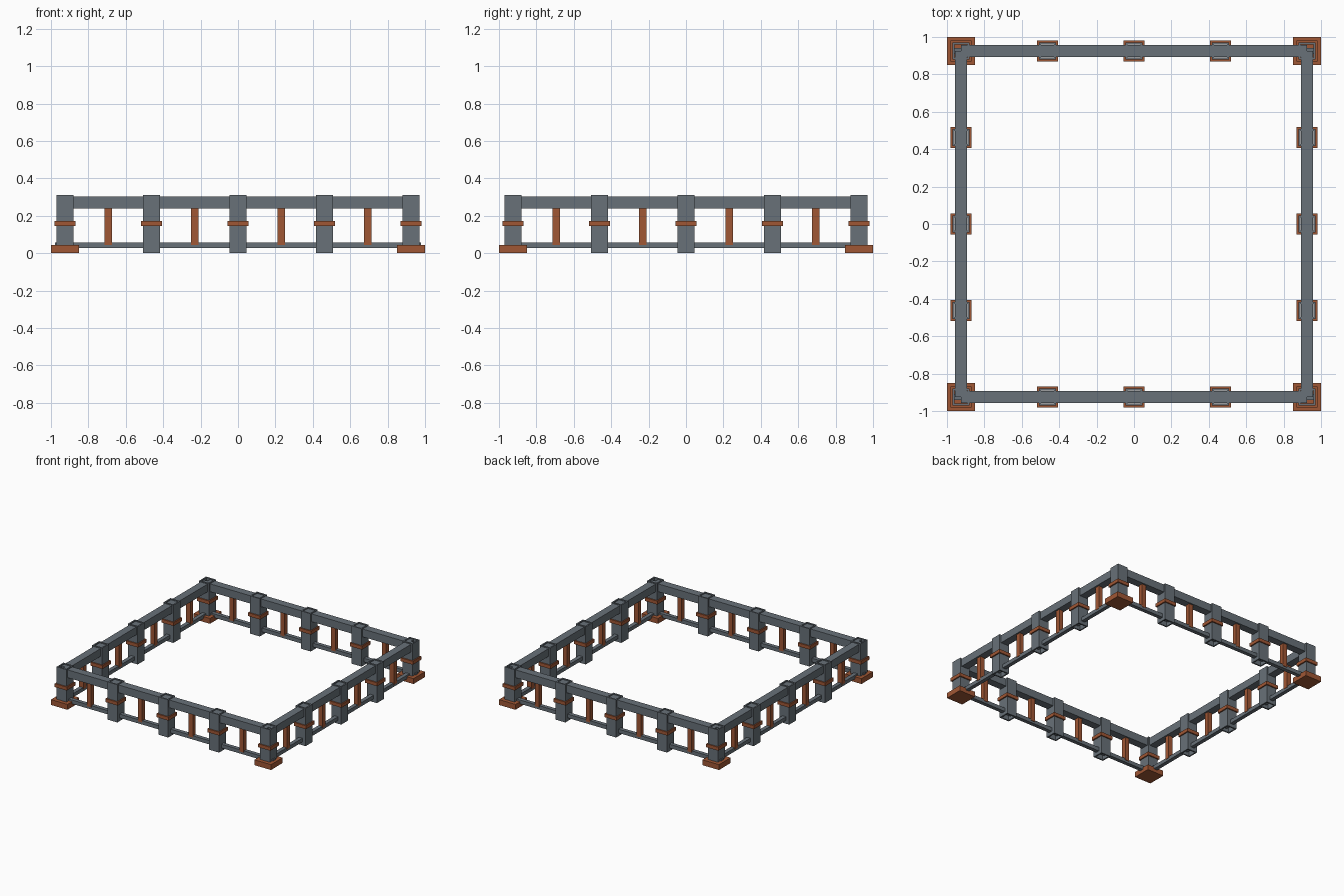
import bpy, bmesh
from mathutils import Vector

if "Cube" in bpy.data.objects:
    bpy.data.objects.remove(bpy.data.objects["Cube"])


def make_mat(name, rgb):
    m = bpy.data.materials.new(name)
    m.diffuse_color = (*rgb, 1)
    m.use_nodes = True
    m.node_tree.nodes["Principled BSDF"].inputs["Base Color"].default_value = m.diffuse_color
    return m


STEEL = make_mat("slate grey", (0.138, 0.165, 0.190))
RUST = make_mat("rust brown", (0.35, 0.095, 0.035))


def finish(bm, name, mat):
    bmesh.ops.recalc_face_normals(bm, faces=bm.faces)
    me = bpy.data.meshes.new(name)
    bm.to_mesh(me)
    bm.free()
    me.materials.append(mat)
    ob = bpy.data.objects.new(name, me)
    bpy.context.collection.objects.link(ob)
    return ob


def box(name, lo, hi, mat):
    bm = bmesh.new()
    bmesh.ops.create_cube(bm, size=1)
    lo, hi = Vector(lo), Vector(hi)
    for v in bm.verts:
        v.co = (lo + hi) / 2 + v.co * (hi - lo)
    return finish(bm, name, mat)


def tube(name, x, y, outer, inner, z0, z1, mat):
    """Square hollow section, open at both ends."""
    bm = bmesh.new()
    rings = []
    for h, z in ((outer, z0), (outer, z1), (inner, z1), (inner, z0)):
        rings.append([bm.verts.new((x + h * a, y + h * b, z))
                      for a, b in ((-1, -1), (1, -1), (1, 1), (-1, 1))])
    for i in range(4):
        a, b = rings[i], rings[(i + 1) % 4]
        for j in range(4):
            k = (j + 1) % 4
            bm.faces.new((a[j], a[k], b[k], b[j]))
    return finish(bm, name, mat)


R = 0.925          # distance of the fence line from the centre
STEP = R / 2       # post spacing
POST, HOLE = 0.045, 0.034
BAND = 0.055
TOP = 0.31


def post(name, x, y, z0):
    tube(name, x, y, POST, HOLE, z0, TOP, STEEL)
    tube(name + "_band", x, y, BAND, POST - 0.002, 0.145, 0.173, RUST)


# corner posts standing on square feet
for sx in (-1, 1):
    for sy in (-1, 1):
        x, y = sx * R, sy * R
        post("corner_post", x, y, 0.04)
        box("corner_foot", (x - 0.075, y - 0.075, 0), (x + 0.075, y + 0.075, 0.044), RUST)

for s in (-1, 1):
    c = s * R
    # intermediate posts on each side
    for i in (-1, 0, 1):
        post("side_post", i * STEP, c, 0)
        post("side_post", c, i * STEP, 0)

    # balusters midway between posts
    for i in (-1.5, -0.5, 0.5, 1.5):
        for x, y in ((i * STEP, c), (c, i * STEP)):
            box("baluster", (x - 0.019, y - 0.019, 0.045),
                (x + 0.019, y + 0.019, 0.245), RUST)

    # top rails stop at the corner centres, inside the hollow posts
    w = 0.032
    box("top_rail_x", (-R, c - w, 0.24), (R, c + w, 0.304), STEEL)
    box("top_rail_y", (c - w, -R, 0.24), (c + w, R, 0.3035), STEEL)

    # thin lower rails, the lengthwise pair poking through the corner posts
    w = 0.016
    box("lower_rail_x", (-0.978, c - w, 0.027), (0.978, c + w, 0.058), STEEL)
    box("lower_rail_y", (c - w, -R, 0.027), (c + w, R, 0.0575), STEEL)
